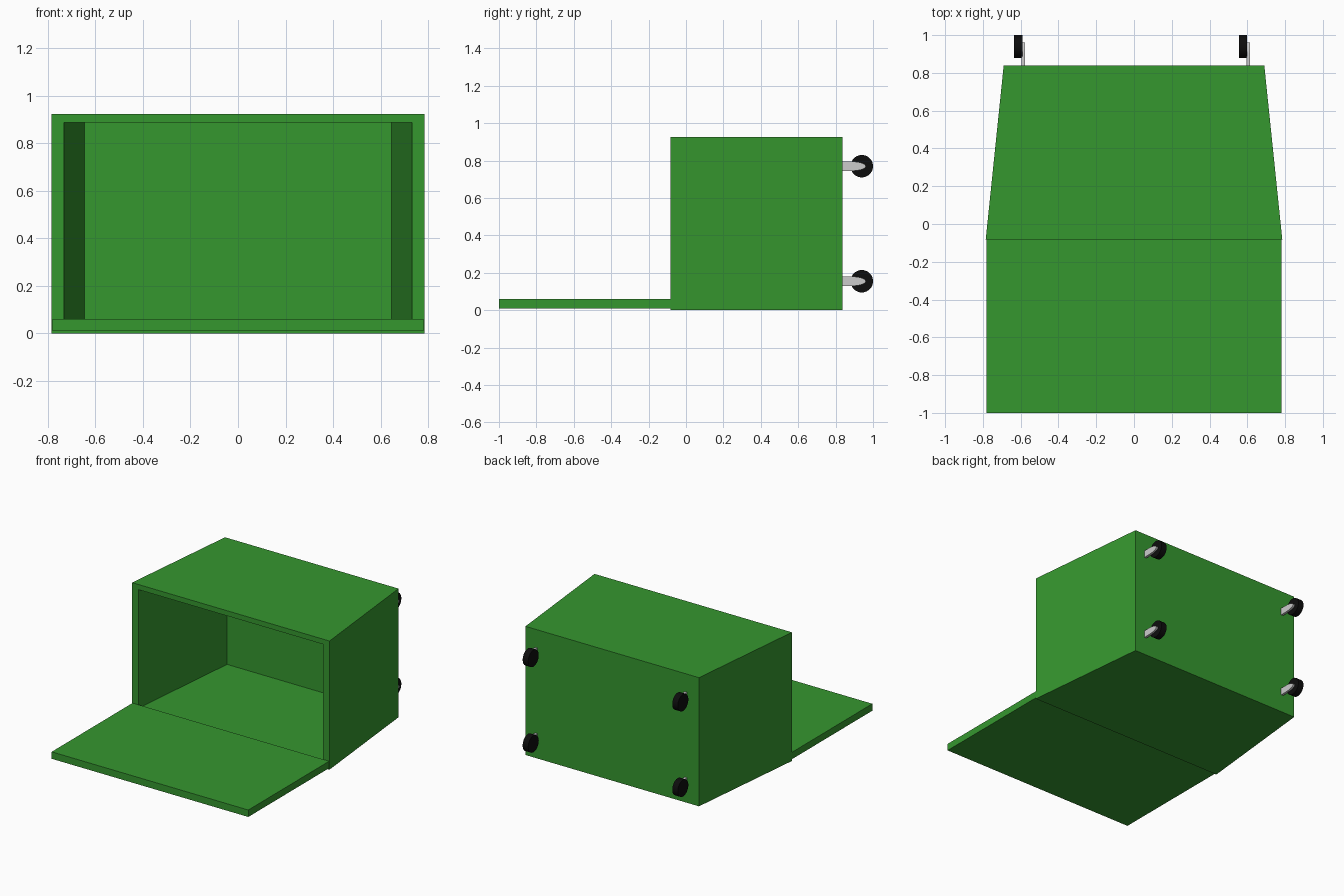
import bpy, bmesh, math
from mathutils import Matrix

if "Cube" in bpy.data.objects:
    bpy.data.objects.remove(bpy.data.objects["Cube"])


def material(name, rgb):
    m = bpy.data.materials.new(name)
    m.diffuse_color = (*rgb, 1)
    m.use_nodes = True
    m.node_tree.nodes["Principled BSDF"].inputs["Base Color"].default_value = m.diffuse_color
    return m


green = material("green_paint", (0.036, 0.31, 0.028))
black = material("black_rubber", (0.004, 0.004, 0.004))


def make_object(name, bm, mat=None):
    bmesh.ops.recalc_face_normals(bm, faces=bm.faces[:])
    mesh = bpy.data.meshes.new(name)
    bm.to_mesh(mesh)
    bm.free()
    obj = bpy.data.objects.new(name, mesh)
    bpy.context.collection.objects.link(obj)
    if mat:
        mesh.materials.append(mat)
    return obj


def ring_solid(name, rings, mat):
    """Skin rectangles given as (half width, y, z low, z high), capping both ends."""
    bm = bmesh.new()
    loops = [[bm.verts.new(p) for p in ((-w, y, lo), (w, y, lo), (w, y, hi), (-w, y, hi))]
             for w, y, lo, hi in rings]
    for a, b in zip(loops, loops[1:]):
        for i in range(4):
            j = (i + 1) % 4
            bm.faces.new((a[i], a[j], b[j], b[i]))
    bm.faces.new(loops[0])
    bm.faces.new(loops[-1])
    return make_object(name, bm, mat)


# Tapered hollow box: outer back, outer front, opening rim, inner back
ring_solid("bin_body", [(0.69, 0.838, 0, 0.925), (0.785, -0.082, 0, 0.925),
                        (0.733, -0.082, 0.037, 0.888), (0.647, 0.80, 0.037, 0.888)], green)

# Lid folded open, lying flat in front
ring_solid("open_lid", [(0.782, -0.081, 0.01, 0.06), (0.782, -1.0, 0.01, 0.06)], green)


def wheel(name, x, y, z):
    bm = bmesh.new()
    bmesh.ops.create_cone(bm, cap_ends=True, segments=32, radius1=0.06, radius2=0.06, depth=0.044,
                          matrix=Matrix.Translation((x, y, z)) @ Matrix.Rotation(math.pi / 2, 4, 'Y'))
    obj = make_object(name, bm, black)
    bpy.ops.object.select_all(action='DESELECT')
    obj.select_set(True)
    bpy.context.view_layer.objects.active = obj
    bpy.ops.object.shade_smooth_by_angle()


def bracket(name, x, y, z):
    """Flat arm with a straight root and a half-ellipse tip."""
    bm = bmesh.new()
    outline = [(0.83, -0.025), (0.83, 0.025)]
    for i in range(13):
        t = math.pi / 2 - math.pi * i / 12
        outline.append((0.885 + 0.077 * math.cos(t), 0.025 * math.sin(t)))
    face = bm.faces.new([bm.verts.new((x, py, z + pz)) for py, pz in outline])
    ext = bmesh.ops.extrude_face_region(bm, geom=[face])
    bmesh.ops.translate(bm, vec=(0.018, 0, 0),
                        verts=[v for v in ext["geom"] if isinstance(v, bmesh.types.BMVert)])
    make_object(name, bm)


# Four casters on the back, each with its arm on the right-hand side
for side, x in (("left", -0.613), ("right", 0.577)):
    for level, z in (("lower", 0.155), ("upper", 0.77)):
        wheel(f"{side}_{level}_wheel", x, 0.94, z)
        bracket(f"{side}_{level}_bracket", x + 0.018, 0.94, z)
